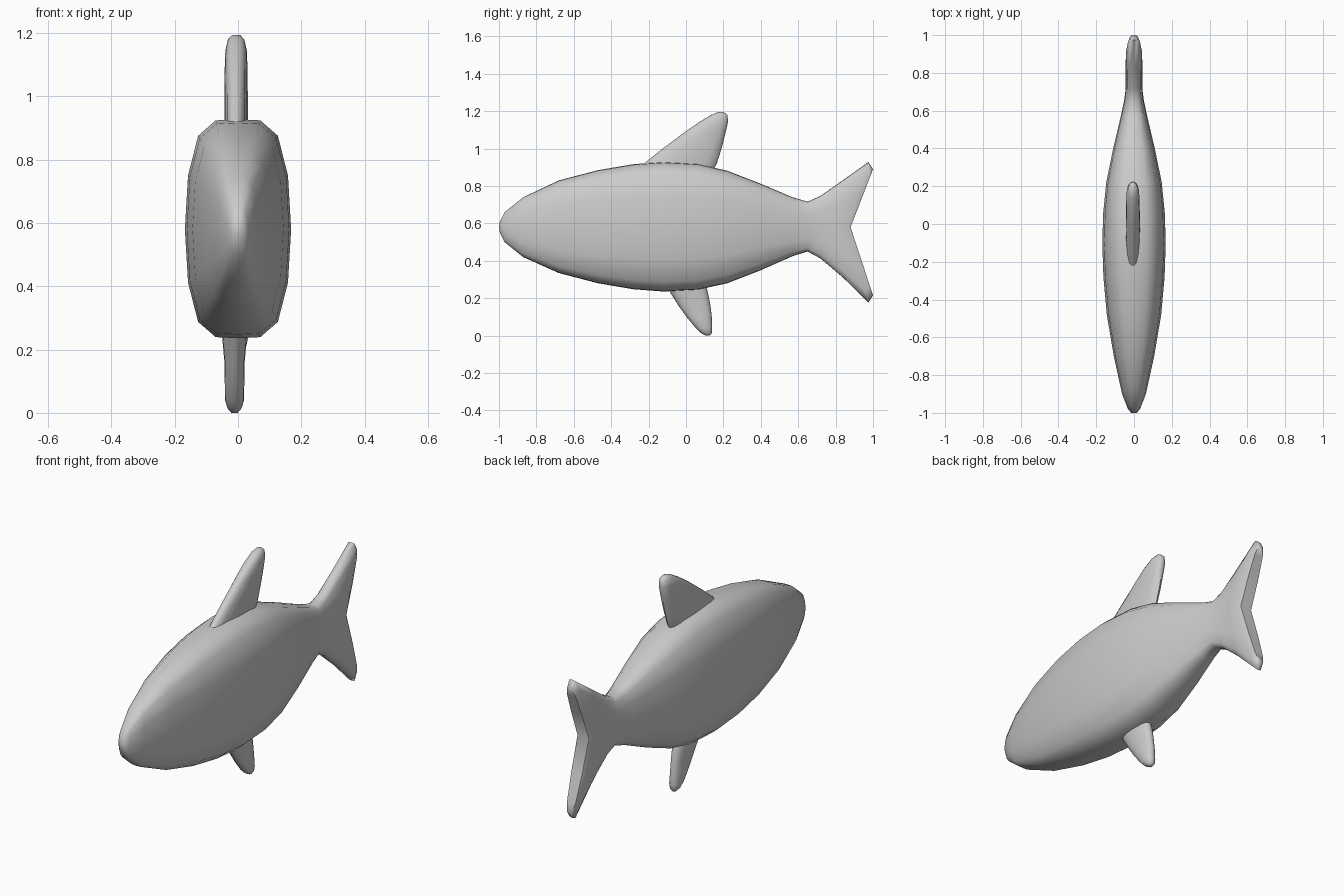
import bpy, bmesh, math


def loft(name, rings):
    """Skin a list of equal-length rings; both ends are closed with strips."""
    bm = bmesh.new()
    vs = [[bm.verts.new(p) for p in r] for r in rings]
    n = len(rings[0])
    for a, b in zip(vs, vs[1:]):
        for i in range(n):
            j = (i + 1) % n
            bm.faces.new((a[i], a[j], b[j], b[i]))
    for r in (vs[0], vs[-1]):
        bm.faces.new((r[0], r[1], r[n - 1]))
        for i in range(1, n // 2 - 1):
            bm.faces.new((r[i], r[i + 1], r[n - i - 1], r[n - i]))
        h = n // 2
        bm.faces.new((r[h - 1], r[h], r[h + 1]))
    # strips overlap nothing: last strip ends where the closing triangle starts
    bmesh.ops.recalc_face_normals(bm, faces=bm.faces)
    me = bpy.data.meshes.new(name)
    bm.to_mesh(me)
    bm.free()
    ob = bpy.data.objects.new(name, me)
    bpy.context.collection.objects.link(ob)
    bpy.ops.object.select_all(action='DESELECT')
    ob.select_set(True)
    bpy.context.view_layer.objects.active = ob
    bpy.ops.object.shade_smooth_by_angle(angle=math.radians(60))
    return ob


# Body cross-section (boxy oval, 16 points starting at the top)
quarter = [(0, 1), (0.42, 0.99), (0.75, 0.85), (0.94, 0.49), (1, 0)]
right = quarter + [(x, -z) for x, z in quarter[-2::-1]]
section = right + [(-x, z) for x, z in right[-2:0:-1]]
MID = 0.58


def body_ring(y_mid, y_tip, top, bottom, w):
    return [(x * w, y_mid + (y_tip - y_mid) * abs(t),
             MID + t * ((top - MID) if t > 0 else (MID - bottom)))
            for x, t in section]


# Body and tail: y at middle, y at upper/lower edge, top z, bottom z, half width
stations = [
    (-1.00, -0.995, 0.61, 0.55, 0.015),
    (-0.98, -0.97, 0.66, 0.50, 0.032),
    (-0.90, -0.87, 0.74, 0.42, 0.063),
    (-0.70, -0.68, 0.83, 0.335, 0.107),
    (-0.48, -0.47, 0.885, 0.280, 0.144),
    (-0.28, -0.28, 0.917, 0.248, 0.162),
    (-0.10, -0.12, 0.928, 0.236, 0.168),
    (0.06, 0.06, 0.918, 0.245, 0.163),
    (0.22, 0.22, 0.882, 0.280, 0.147),
    (0.40, 0.40, 0.812, 0.350, 0.110),
    (0.57, 0.57, 0.740, 0.425, 0.070),
    (0.65, 0.65, 0.716, 0.450, 0.053),
    (0.71, 0.72, 0.748, 0.412, 0.045),
    (0.79, 0.84, 0.832, 0.310, 0.044),
    (0.865, 0.975, 0.928, 0.178, 0.044),
    (0.88, 1.00, 0.890, 0.215, 0.034),
]
loft("body_and_tail", [body_ring(*s) for s in stations])


def fin(name, cx, rows, n=16):
    """Rows: z, front y, back y, half thickness."""
    rings = []
    for z, y0, y1, w in rows:
        ring = []
        for i in range(n):
            a = 2 * math.pi * i / n
            c, s = math.cos(a), math.sin(a)
            ring.append((cx + w * math.copysign(abs(s) ** 0.8, s),
                         (y0 + y1) / 2 + (y1 - y0) / 2 * c, z))
        rings.append(ring)
    return loft(name, rings)


# Back fin
fin("top_fin", -0.006, [
    (0.84, -0.33, 0.12, 0.036), (0.92, -0.225, 0.165, 0.037),
    (1.00, -0.125, 0.19, 0.037), (1.09, -0.005, 0.213, 0.036),
    (1.145, 0.075, 0.225, 0.034), (1.18, 0.135, 0.221, 0.026),
    (1.195, 0.17, 0.203, 0.012)])

# Belly fin
fin("bottom_fin", -0.011, [
    (0.32, -0.15, 0.09, 0.042), (0.24, -0.09, 0.115, 0.039),
    (0.16, -0.04, 0.131, 0.032), (0.10, 0.003, 0.138, 0.031),
    (0.04, 0.053, 0.14, 0.030), (0.014, 0.08, 0.138, 0.022),
    (0.0, 0.105, 0.127, 0.010)])
